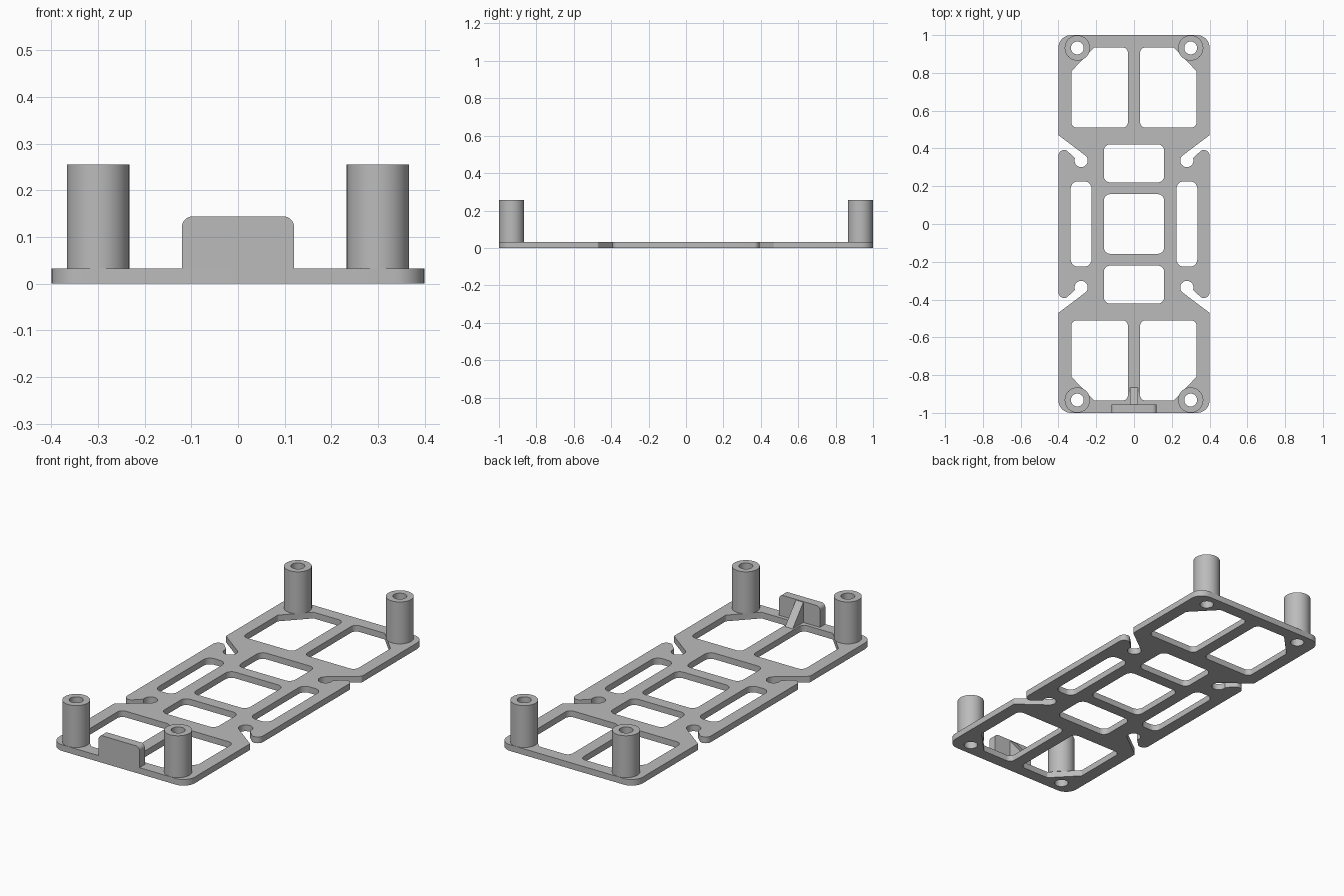
import bpy, bmesh, math
from mathutils import Vector, Matrix

if "Cube" in bpy.data.objects:
    bpy.data.objects.remove(bpy.data.objects["Cube"])

PLATE = 0.033      # plate thickness
POST_TOP = 0.256
POST_X, POST_Y = 0.3, 0.932

grey = bpy.data.materials.new("plain grey")
grey.use_nodes = True
grey.diffuse_color = (0.5, 0.5, 0.5, 1)
grey.node_tree.nodes["Principled BSDF"].inputs["Base Color"].default_value = (0.5, 0.5, 0.5, 1)


def rounded(corners, steps=8):
    """Outline from (x, y, radius) corners, each replaced by an arc."""
    out = []
    for i, (x, y, r) in enumerate(corners):
        p = Vector((x, y))
        if r == 0:
            out.append(p)
            continue
        a = (Vector(corners[i - 1][:2]) - p).normalized()
        b = (Vector(corners[(i + 1) % len(corners)][:2]) - p).normalized()
        half = a.angle(b) / 2
        centre = p + (a + b).normalized() * (r / math.sin(half))
        start = p + a * (r / math.tan(half)) - centre
        end = p + b * (r / math.tan(half)) - centre
        sweep = math.atan2(start.x * end.y - start.y * end.x, start.dot(end))
        for k in range(steps + 1):
            out.append(centre + Matrix.Rotation(sweep * k / steps, 2) @ start)
    return out


def box(x0, x1, y0, y1, r):
    return rounded([(x0, y0, r), (x1, y0, r), (x1, y1, r), (x0, y1, r)])


def circle(x, y, r, n=48):
    return [Vector((x + r * math.cos(math.tau * k / n), y + r * math.sin(math.tau * k / n)))
            for k in range(n)]


def flip(points, sx, sy):
    return [Vector((p.x * sx, p.y * sy)) for p in points]


def slab(name, loops, depth, matrix):
    """Extrude filled outlines (first the border, then holes) from z = 0 to depth."""
    curve = bpy.data.curves.new(name, 'CURVE')
    curve.dimensions = '2D'
    curve.fill_mode = 'BOTH'
    curve.extrude = depth / 2
    for loop in loops:
        spline = curve.splines.new('POLY')
        spline.points.add(len(loop) - 1)
        for point, p in zip(spline.points, loop):
            point.co = (p.x, p.y, 0, 1)
        spline.use_cyclic_u = True
    obj = bpy.data.objects.new(name, curve)
    bpy.context.collection.objects.link(obj)
    bpy.ops.object.select_all(action='DESELECT')
    obj.select_set(True)
    bpy.context.view_layer.objects.active = obj
    bpy.ops.object.convert(target='MESH')
    obj = bpy.context.object
    bm = bmesh.new()
    bm.from_mesh(obj.data)
    bmesh.ops.remove_doubles(bm, verts=bm.verts, dist=1e-5)
    bmesh.ops.translate(bm, verts=bm.verts, vec=(0, 0, depth / 2))
    bmesh.ops.transform(bm, matrix=matrix, verts=bm.verts)
    bmesh.ops.recalc_face_normals(bm, faces=bm.faces)
    bm.to_mesh(obj.data)
    bm.free()
    obj.data.materials.clear()
    obj.data.materials.append(grey)
    bpy.ops.object.shade_smooth_by_angle(angle=math.radians(30))
    return obj


# Border quarter: rounded corner, diagonal notch, round relief, bar tip
notch = Vector((0.28, 0.336))
quarter = rounded([(0, 1, 0), (0.4, 1, 0.066), (0.4, 0.47, 0.01), (0.26, 0.366, 0)])[:-1]
for k in range(25):
    a = math.radians(124 + 256 * k / 24)
    quarter.append(notch + 0.035 * Vector((math.cos(a), math.sin(a))))
quarter += rounded([(0.313, 0.348, 0), (0.358, 0.392, 0.025), (0.4, 0.392, 0.03), (0.4, 0, 0)])[1:-1]
right_side = quarter + flip(quarter, 1, -1)[::-1]
border = right_side + flip(right_side, -1, 1)[::-1][1:-1]

# Windows
loops = [border, box(-0.16, 0.16, -0.158, 0.158, 0.035)]
window = rounded([(0.032, 0.51, 0.03), (0.332, 0.51, 0.03), (0.332, 0.808, 0.01),
                  (0.21, 0.935, 0.01), (0.032, 0.935, 0.03)])
for s in (-1, 1):
    loops.append(flip(box(0.225, 0.335, -0.226, 0.226, 0.038), s, 1))
    loops.append(flip(box(-0.16, 0.16, 0.22, 0.422, 0.035), 1, s))
    for t in (-1, 1):
        loops.append(flip(window, s, t))
        loops.append(circle(s * POST_X, t * POST_Y, 0.034))
slab("base_plate", loops, PLATE, Matrix())

# Hollow corner posts
for sx, side in ((1, "left"), (-1, "right")):
    for sy, end in ((-1, "front"), (1, "back")):
        x, y = sx * POST_X, sy * POST_Y
        slab(f"{end}_{side}_post", [circle(x, y, 0.067), circle(x, y, 0.034)],
             POST_TOP - PLATE, Matrix.Translation((0, 0, PLATE)))

# Front tab, standing upright
tab = rounded([(-0.12, 0.001, 0), (0.12, 0.001, 0), (0.12, 0.144, 0.022), (-0.12, 0.144, 0.022)])
slab("front_tab", [tab], 0.045,
     Matrix.Translation((0, -0.955, 0)) @ Matrix.Rotation(math.pi / 2, 4, 'X'))

# Sloped rib behind the tab
rib = [Vector(p) for p in ((-0.96, 0.02), (-0.865, 0.02), (-0.865, PLATE), (-0.955, 0.14), (-0.96, 0.14))]
upright = Matrix(((0, 0, 1, -0.022), (1, 0, 0, 0), (0, 1, 0, 0), (0, 0, 0, 1)))
slab("tab_rib", [rib], 0.044, upright)
